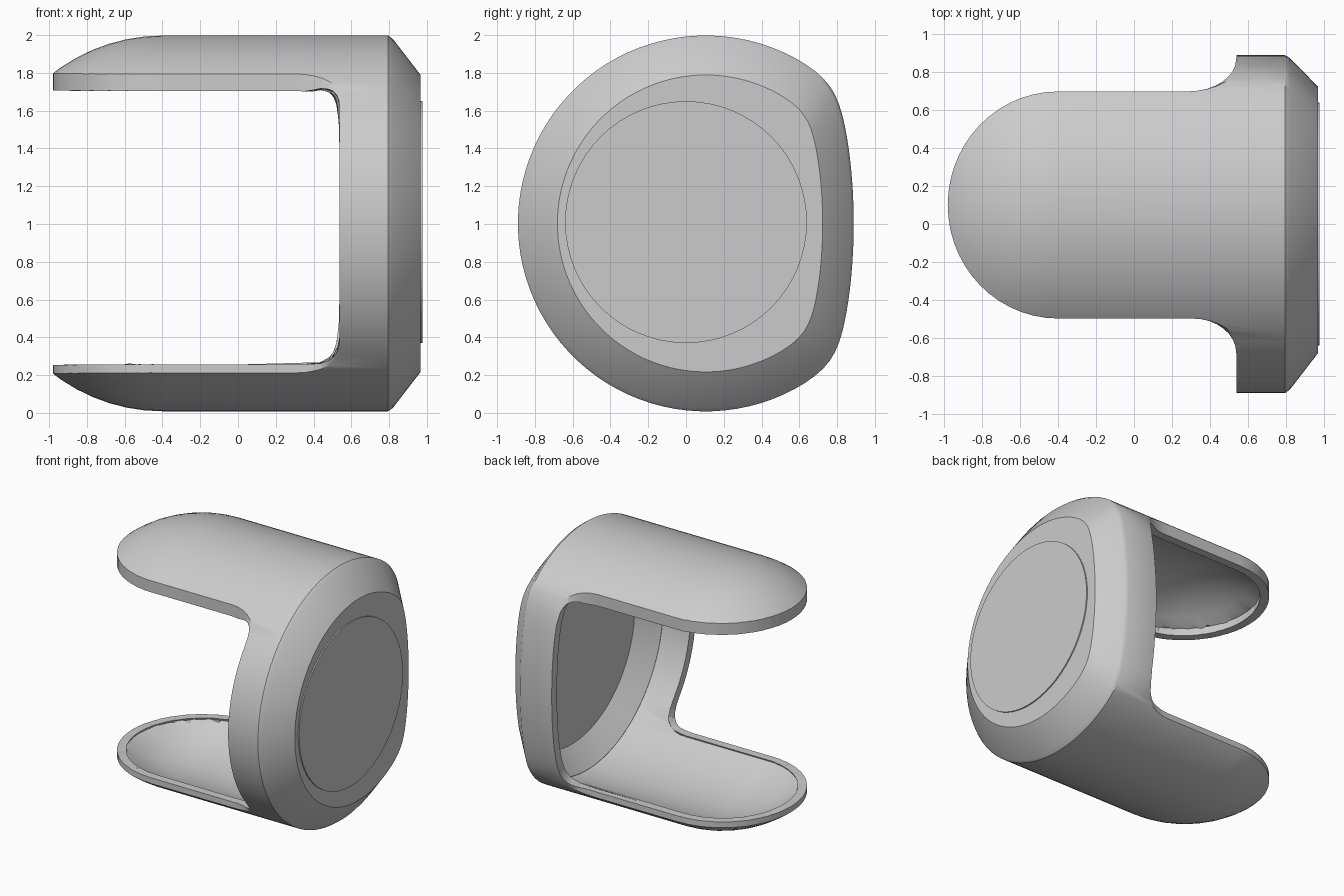
import bpy, bmesh
from math import sin, cos, pi

if "Cube" in bpy.data.objects:
    bpy.data.objects.remove(bpy.data.objects["Cube"])

CY, CZ, R = 0.105, 1.003, 0.995      # axis of the round body
EDGE = 0.568                         # x of the cup's open edge

grey = bpy.data.materials.new("plain_grey")
grey.use_nodes = True
grey.diffuse_color = (0.6, 0.6, 0.6, 1)
grey.node_tree.nodes["Principled BSDF"].inputs["Base Color"].default_value = (0.6, 0.6, 0.6, 1)


def loft(name, rings):
    """Skin a list of equal-length closed rings into a capped solid."""
    bm = bmesh.new()
    rows = [[bm.verts.new(p) for p in ring] for ring in rings]
    n = len(rows[0])
    for a, b in zip(rows, rows[1:]):
        for i in range(n):
            j = (i + 1) % n
            bm.faces.new((a[i], a[j], b[j], b[i]))
    bm.faces.new(rows[0])
    bm.faces.new(rows[-1])
    bmesh.ops.recalc_face_normals(bm, faces=bm.faces)
    mesh = bpy.data.meshes.new(name)
    bm.to_mesh(mesh)
    bm.free()
    ob = bpy.data.objects.new(name, mesh)
    bpy.context.collection.objects.link(ob)
    mesh.materials.append(grey)
    return ob


def body_ring(x, s, n=96):
    """Circle with one bowed, soft-cornered flat side, scaled about the axis."""
    pts = []
    for i in range(n):
        a = 2 * pi * (i + 0.5) / n
        y, z = R * cos(a), R * sin(a)
        if y > 0.05:
            bow = 0.785 - z * z / 6.4
            y = (y ** -14 + bow ** -14) ** (-1 / 14)
        pts.append((x, CY + s * y, CZ + s * z))
    return pts


def activate(ob):
    bpy.ops.object.select_all(action='DESELECT')
    ob.select_set(True)
    bpy.context.view_layer.objects.active = ob


# Round body: domed open end, straight barrel, chamfered closed end
dome = [body_ring(-0.4 - 0.967 * sin(t), cos(t))
        for t in [pi / 2 * k / 16 for k in range(15, 0, -1)]]
barrel = [body_ring(x, s) for x, s in ((-0.4, 1), (0.795, 1), (0.82, 0.982), (0.967, 0.79))]
shell = loft("shell", dome + barrel)

# Plan outline: round-ended arms that flare with fillets into the end cup
plan = [(-0.4 - 0.58 * sin(t), 0.1 + 0.597 * cos(t))
        for t in [pi * k / 28 for k in range(29)]]
quarter = [pi / 2 * k / 8 for k in range(9)]
plan += [(0.30 + (EDGE - 0.30) * sin(t), -0.68 + 0.183 * cos(t)) for t in quarter]
plan += [(EDGE, -1.2), (1.2, -1.2), (1.2, 1.3), (EDGE, 1.3)]
plan += [(0.27 + (EDGE - 0.27) * sin(t), 0.87 - 0.173 * cos(t)) for t in reversed(quarter)]
cutter = loft("plan_cutter", [[(x, y, z) for x, y in plan] for z in (-0.5, 2.5)])
cutter.hide_render = True

cut = shell.modifiers.new("plan_cut", 'BOOLEAN')
cut.operation = 'INTERSECT'
cut.solver = 'EXACT'
cut.object = cutter
activate(shell)
bpy.ops.object.modifier_apply(modifier=cut.name)
bpy.data.objects.remove(cutter)

# Remove the upright cut walls so only the outer skin stays
bm = bmesh.new()
bm.from_mesh(shell.data)
walls = [f for f in bm.faces
         if abs(f.normal.z) < 0.02 and f.calc_center_median().x < EDGE + 0.01]
bmesh.ops.delete(bm, geom=walls, context='FACES')

# Turn the rim in: upright skirts on the arms, a narrow lip on the cup edge
rim = bmesh.ops.extrude_edge_only(bm, edges=[e for e in bm.edges if e.is_boundary])
for v in [g for g in rim["geom"] if isinstance(g, bmesh.types.BMVert)]:
    arm = min(1, max(0, (EDGE - v.co.x) / 0.2))
    v.co.z += arm * (-0.09 if v.co.z > CZ else 0.045)
    v.co.x -= 0.03 * (1 - arm)
bm.to_mesh(shell.data)
bm.free()

# Give the skin its wall thickness
thick = shell.modifiers.new("wall_thickness", 'SOLIDIFY')
thick.thickness = 0.065
thick.offset = -1
activate(shell)
bpy.ops.object.modifier_apply(modifier=thick.name)
bpy.ops.object.shade_smooth_by_angle(angle=0.6)


# Slightly raised round plate on the closed end
def disc_ring(x, r, n=64):
    return [(x, r * cos(2 * pi * i / n), 1.01 + r * sin(2 * pi * i / n)) for i in range(n)]


plate = loft("end_plate", [disc_ring(0.96, 0.64), disc_ring(0.976, 0.64)])
activate(plate)
bpy.ops.object.shade_smooth_by_angle(angle=0.6)
